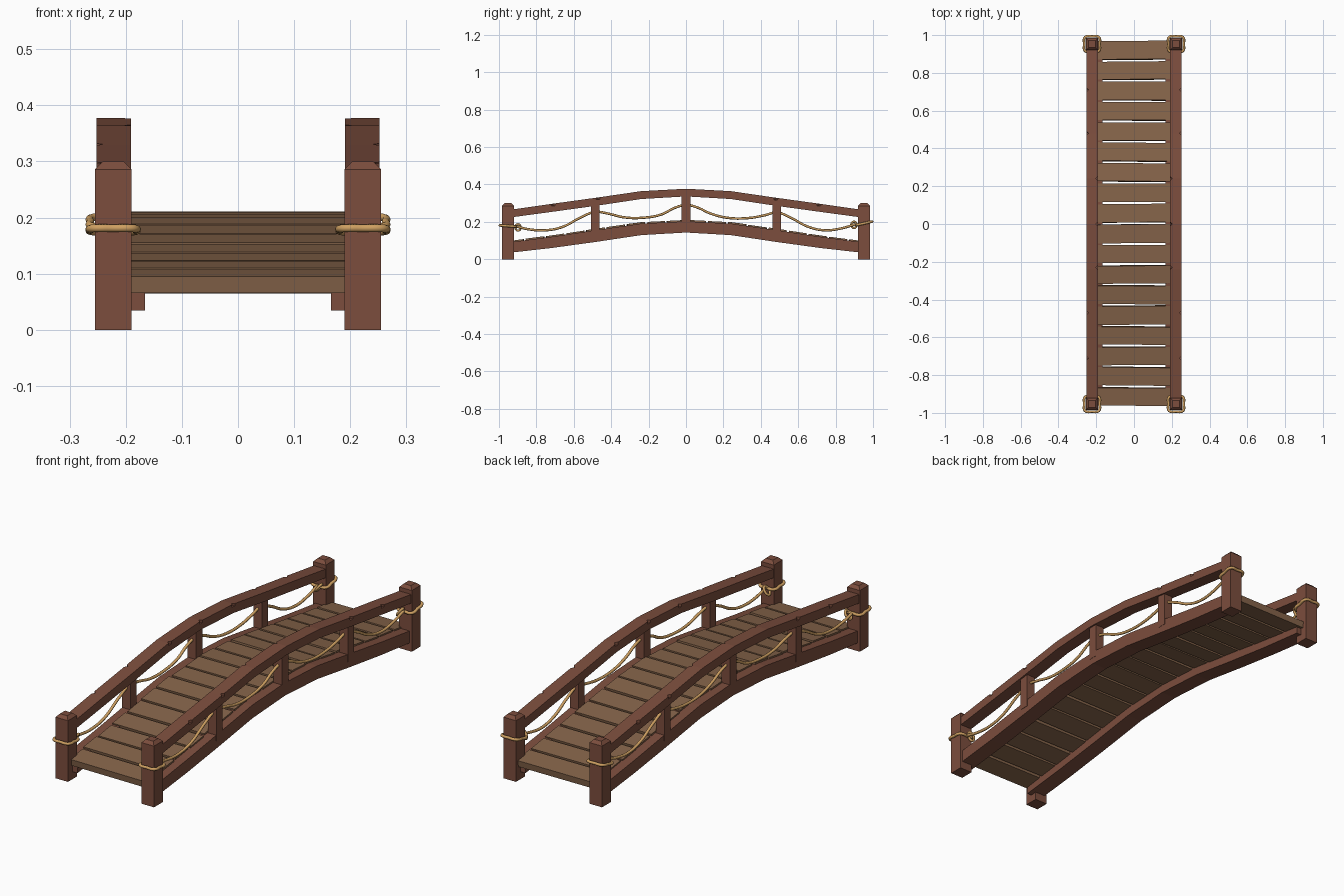
import bpy, bmesh, math, random
from mathutils import Matrix, Vector

if "Cube" in bpy.data.objects:
    bpy.data.objects.remove(bpy.data.objects["Cube"])

random.seed(4)


def material(name, rgb):
    m = bpy.data.materials.new(name)
    m.diffuse_color = (*rgb, 1)
    m.use_nodes = True
    m.node_tree.nodes["Principled BSDF"].inputs["Base Color"].default_value = m.diffuse_color
    return m


WOOD = material("red_wood", (0.2, 0.075, 0.047))
PLANK = material("plank_wood", (0.235, 0.127, 0.068))
ROPE = material("rope", (0.62, 0.35, 0.12))


def finish(bm, name, mat):
    bmesh.ops.recalc_face_normals(bm, faces=bm.faces)
    me = bpy.data.meshes.new(name)
    bm.to_mesh(me)
    bm.free()
    ob = bpy.data.objects.new(name, me)
    bpy.context.collection.objects.link(ob)
    if mat:
        me.materials.append(mat)
    return ob


def box(name, centre, size, mat, rot=None, top_bevel=0):
    bm = bmesh.new()
    bmesh.ops.create_cube(bm, size=1)
    bmesh.ops.scale(bm, vec=size, verts=bm.verts)
    if top_bevel:
        # chamfer the top rim and the upper corners
        top = [e for e in bm.edges if all(v.co.z > 0 for v in e.verts)]
        bmesh.ops.bevel(bm, geom=top, offset=top_bevel, segments=1, affect='EDGES')
    if rot:
        bmesh.ops.transform(bm, matrix=rot, verts=bm.verts)
    bmesh.ops.translate(bm, vec=centre, verts=bm.verts)
    return finish(bm, name, mat)


# Half profiles of the arches: (y, bottom z, top z)
BEAM = [(0, 0.143, 0.203), (0.24, 0.129, 0.191), (0.48, 0.093, 0.156),
        (0.72, 0.06, 0.12), (0.95, 0.034, 0.09)]
RAIL = [(0, 0.336, 0.377), (0.24, 0.322, 0.364), (0.48, 0.286, 0.329),
        (0.72, 0.253, 0.296), (0.95, 0.222, 0.263)]


def arch(name, half, x0, x1):
    pts = [(-y, b, t) for y, b, t in half[:0:-1]] + half
    bm = bmesh.new()
    rings = [[bm.verts.new(c) for c in ((x0, y, b), (x1, y, b), (x1, y, t), (x0, y, t))]
             for y, b, t in pts]
    for a, c in zip(rings, rings[1:]):
        for i in range(4):
            j = (i + 1) % 4
            bm.faces.new((a[i], a[j], c[j], c[i]))
    bm.faces.new(rings[0])
    bm.faces.new(rings[-1])
    return finish(bm, name, WOOD)


def height(half, y, k):
    y = abs(y)
    for p, q in zip(half, half[1:]):
        if y <= q[0] or q is half[-1]:
            return p[k] + (q[k] - p[k]) * (y - p[0]) / (q[0] - p[0])


def rope(name, pts, radius=0.007, cyclic=False):
    cu = bpy.data.curves.new(name, 'CURVE')
    cu.dimensions = '3D'
    cu.bevel_depth = radius
    cu.bevel_resolution = 2
    cu.resolution_u = 6
    cu.use_fill_caps = True
    sp = cu.splines.new('BEZIER')
    sp.bezier_points.add(len(pts) - 1)
    sp.use_cyclic_u = cyclic
    for bp, p in zip(sp.bezier_points, pts):
        bp.co = p
        bp.handle_left_type = bp.handle_right_type = 'AUTO'
    cu.materials.append(ROPE)
    ob = bpy.data.objects.new(name, cu)
    bpy.context.collection.objects.link(ob)
    bpy.ops.object.select_all(action='DESELECT')
    ob.select_set(True)
    bpy.context.view_layer.objects.active = ob
    bpy.ops.object.convert(target='MESH')
    bpy.ops.object.shade_smooth()


SWAG = [(-0.905, 0.175), (-0.84, 0.16), (-0.75, 0.155), (-0.66, 0.173), (-0.56, 0.225),
        (-0.485, 0.253), (-0.42, 0.245), (-0.33, 0.224), (-0.23, 0.222), (-0.13, 0.24),
        (-0.06, 0.275), (0, 0.29), (0.06, 0.277), (0.13, 0.245), (0.22, 0.222),
        (0.33, 0.22), (0.42, 0.235), (0.485, 0.25), (0.56, 0.222), (0.65, 0.175),
        (0.74, 0.155), (0.83, 0.165), (0.905, 0.187)]

for s, side in ((-1, "left"), (1, "right")):
    cx = s * 0.2225
    arch(side + "_beam", BEAM, s * 0.166, s * 0.243)
    rail = arch(side + "_handrail", RAIL, s * 0.191, s * 0.252)

    # small chips cut out of the handrail edges
    bm = bmesh.new()
    for y, edge in ((-0.71, 0.252), (-0.47, 0.252), (-0.23, 0.191), (0, 0.191),
                    (0.24, 0.191), (0.48, 0.252), (0.71, 0.252)):
        m = (Matrix.Translation((s * edge, y, height(RAIL, y, 2)))
             @ Matrix.Rotation(0.1, 4, 'Y') @ Matrix.Rotation(math.radians(45), 4, 'Z')
             @ Matrix.Diagonal((0.016, 0.016, 0.024, 1)))
        bmesh.ops.create_cube(bm, size=1, matrix=m)
    cutter = finish(bm, side + "_chip_cutter", None)
    cutter.hide_render = True
    cutter.hide_set(True)
    cut = rail.modifiers.new("chips", 'BOOLEAN')
    cut.operation = 'DIFFERENCE'
    cut.solver = 'EXACT'
    cut.object = cutter

    # balusters
    for i, y in enumerate((-0.485, 0, 0.485)):
        lo, hi = height(BEAM, y, 2) - 0.03, height(RAIL, y, 1) + 0.02
        box(f"{side}_baluster_{i + 1}", (cx, y, (lo + hi) / 2), (0.044, 0.046, hi - lo), WOOD)

    # end posts with their rope loops and knots
    for e, end in ((-1, "front"), (1, "back")):
        cy = e * 0.9525
        box(f"{side}_{end}_post", (cx, cy, 0.15), (0.065, 0.065, 0.3), WOOD, top_bevel=0.014)
        z, tilt = (0.178, 0.003) if e < 0 else (0.192, 0.009)
        h, k = 0.0405, 0.03
        loop = [(-k, -h), (0, -h), (k, -h), (h, -k), (h, 0), (h, k),
                (k, h), (0, h), (-k, h), (-h, k), (-h, 0), (-h, -k)]
        rope(f"{side}_{end}_post_loop",
             [(cx + a, cy + b, z + e * b / h * tilt) for a, b in loop], cyclic=True)
        knot = [(cx - s * 0.012 + 0.012 * math.sin(t), e * 0.898 + 0.014 * math.cos(t),
                 z - 0.008 + 0.017 * math.sin(t)) for t in [i * math.tau / 8 for i in range(8)]]
        rope(f"{side}_{end}_knot", knot, 0.006, True)

    # hanging rope
    rope(side + "_hanging_rope", [(cx, y, z) for y, z in SWAG], 0.0065)

# deck planks following the arch
N, STEP = 18, 0.1078
for i in range(N):
    y = (i - (N - 1) / 2) * STEP + 0.003
    slope = (height(BEAM, y + 0.04, 2) - height(BEAM, y - 0.04, 2)) / 0.08
    rot = (Matrix.Rotation(random.uniform(-0.012, 0.012), 4, 'Z')
           @ Matrix.Rotation(math.atan(slope), 4, 'X'))
    width = 0.097 + random.uniform(-0.003, 0.003)
    box(f"plank_{i + 1}", (0, y, height(BEAM, y, 2) - 0.008 + random.uniform(-0.001, 0.001)),
        (0.4 + random.uniform(-0.008, 0.008), width, 0.03), PLANK, rot)
